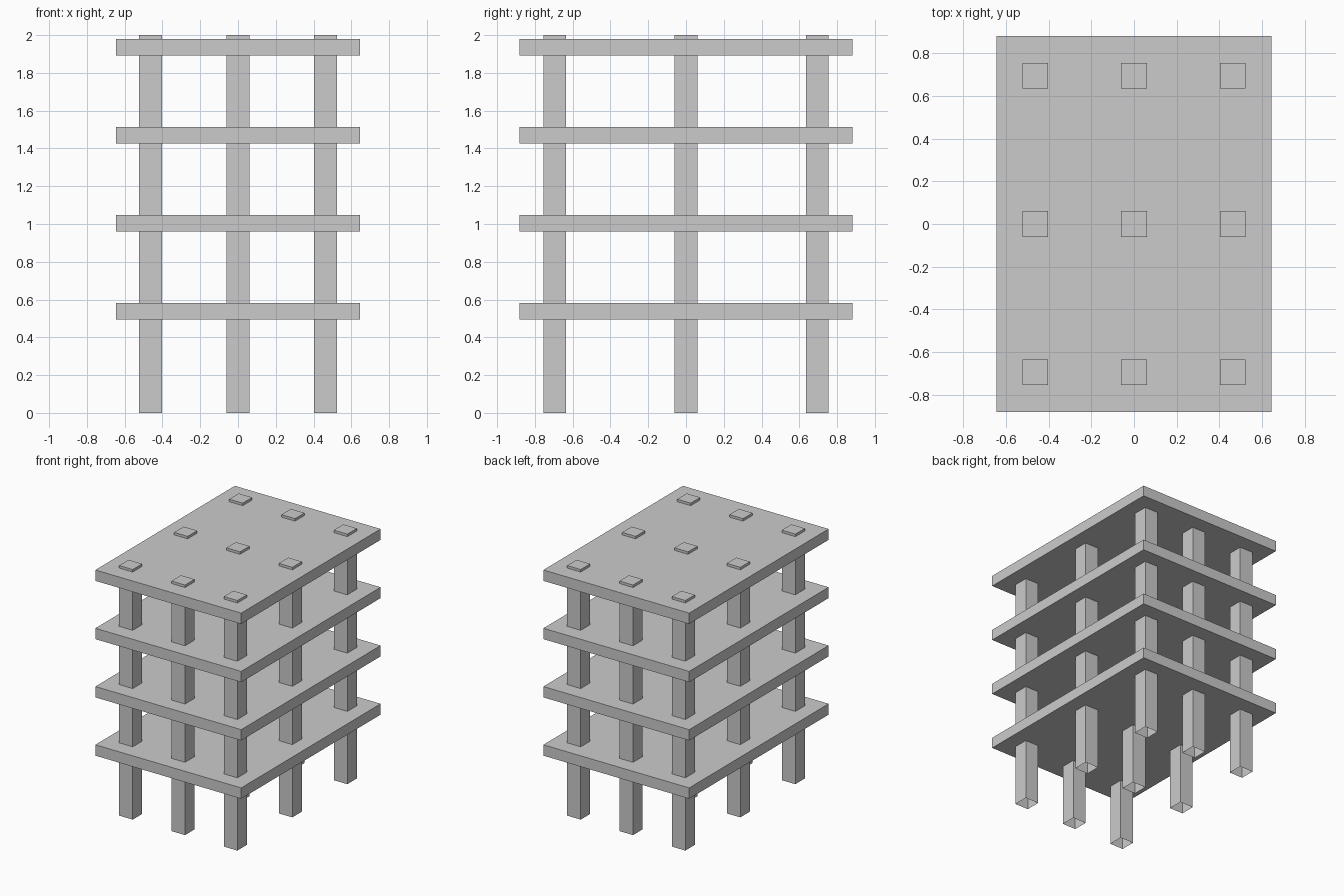
import bpy, bmesh
from mathutils import Matrix, Vector

if "Cube" in bpy.data.objects:
    bpy.data.objects.remove(bpy.data.objects["Cube"])


def box(name, lo, hi, open_bottom=False):
    """Axis-aligned box between two corners, optionally without its bottom face."""
    lo, hi = Vector(lo), Vector(hi)
    size = hi - lo
    bm = bmesh.new()
    bmesh.ops.create_cube(
        bm, size=1, matrix=Matrix.Translation((lo + hi) / 2) @ Matrix.Diagonal((*size, 1)))
    if open_bottom:
        bm.normal_update()
        bottom = [f for f in bm.faces if f.normal.z < -0.5]
        bmesh.ops.delete(bm, geom=bottom, context='FACES_ONLY')
    mesh = bpy.data.meshes.new(name)
    bm.to_mesh(mesh)
    bm.free()
    obj = bpy.data.objects.new(name, mesh)
    bpy.context.collection.objects.link(obj)
    return obj


HALF_X, HALF_Y = 0.645, 0.881      # slab half sizes
SLAB_T, FIRST_Z, STOREY = 0.087, 0.495, 0.466
COL_X, COL_Y, COL_H = 0.463, 0.695, 0.06

# Floor slabs, the last one being the roof
for i in range(4):
    z = FIRST_Z + i * STOREY
    name = "roof_slab" if i == 3 else f"floor_slab_{i + 1}"
    box(name, (-HALF_X, -HALF_Y, z), (HALF_X, HALF_Y, z + SLAB_T))

# Full-height columns on a 3 x 3 grid, hollow at the foot
for i in (-1, 0, 1):
    for j in (-1, 0, 1):
        x, y = i * COL_X, j * COL_Y
        box(f"column_{i + 2}_{j + 2}", (x - COL_H, y - COL_H, 0),
            (x + COL_H, y + COL_H, 2), open_bottom=True)
